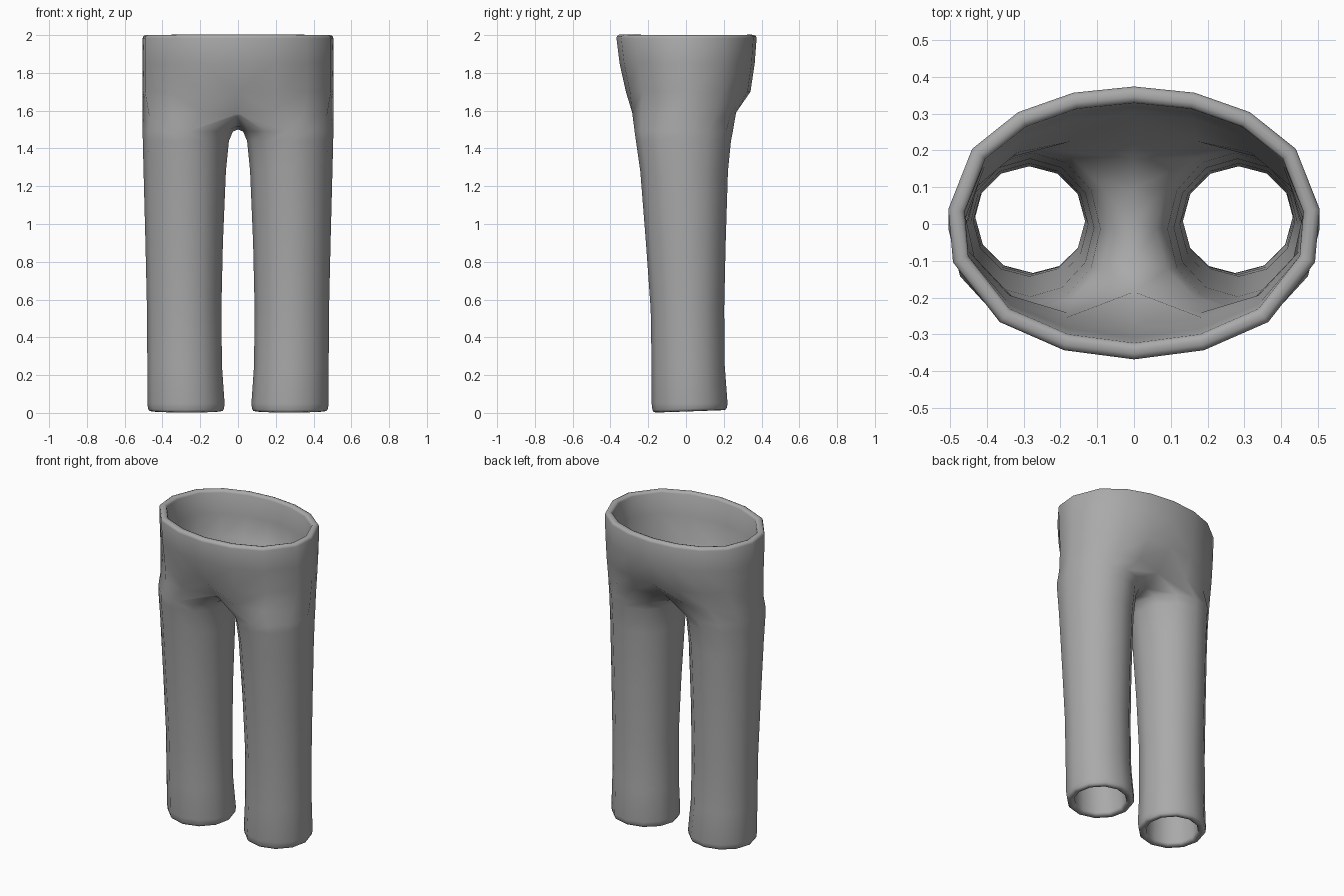
import bpy, bmesh, math

if "Cube" in bpy.data.objects:
    bpy.data.objects.remove(bpy.data.objects["Cube"])

grey = bpy.data.materials.new("grey cloth")
grey.diffuse_color = (0.40, 0.40, 0.40, 1)
grey.use_nodes = True
grey.node_tree.nodes["Principled BSDF"].inputs["Base Color"].default_value = grey.diffuse_color

# Half outline of the waist, from centre back round the side to centre front
waist = [(0, .375), (.165, .358), (.315, .305), (.44, .205), (.505, .04),
         (.492, -.105), (.365, -.268), (.19, -.345), (0, -.37)]
# Waist rows: height, back scale, front scale
waist_rows = [(2.0, 1, 1), (1.85, .97, .95), (1.70, .91, .86)]

# Hip row, then the seam between the legs closing it into a loop
hip = [(0, .21, 1.58), (.17, .265, 1.59), (.335, .235, 1.58), (.455, .15, 1.57),
       (.505, .015, 1.56), (.47, -.125, 1.57), (.35, -.24, 1.58),
       (.18, -.285, 1.59), (0, -.22, 1.58)]
seam = [(0, -.11, 1.52), (0, .01, 1.50), (0, .11, 1.52)]

# Leg rings: height, inner x, outer x, front y, back y
leg_rows = [(1.49, .027, .505, -.272, .248), (1.44, .048, .504, -.265, .238),
            (1.28, .064, .500, -.242, .222), (.90, .080, .490, -.212, .210),
            (.55, .088, .482, -.187, .202), (.25, .085, .480, -.182, .205),
            (.05, .071, .480, -.182, .220), (0, .076, .474, -.176, .214)]


def leg_ring(z, x0, x1, y0, y1):
    cx, cy, rx, ry = (x0 + x1) / 2, (y0 + y1) / 2, (x1 - x0) / 2, (y1 - y0) / 2
    pts = []
    for i in range(12):
        a = math.radians(120 - 30 * i)
        tilt = .012 * (math.sin(a) + 1) / 2 if z == 0 else 0
        pts.append((cx + rx * math.cos(a), cy + ry * math.sin(a), z + tilt))
    return pts


rows = [[(x, y * (b if y > 0 else f), z) for x, y in waist] for z, b, f in waist_rows]
rows.append(hip + seam)
rows += [leg_ring(*r) for r in leg_rows]

# Skin the rows of one side
bm = bmesh.new()
vs = [[bm.verts.new(p) for p in row] for row in rows]
for up, low in zip(vs, vs[1:]):
    n = len(up)
    for i in range(n if n == 12 else n - 1):
        j = (i + 1) % n
        bm.faces.new((up[i], up[j], low[j], low[i]))
for f in bm.faces:
    f.smooth = True
mesh = bpy.data.meshes.new("trousers")
bm.to_mesh(mesh)
bm.free()
mesh.materials.append(grey)
trousers = bpy.data.objects.new("trousers", mesh)
bpy.context.collection.objects.link(trousers)

# Other side, cloth thickness and rounded rims
mirror = trousers.modifiers.new("other side", 'MIRROR')
mirror.use_clip = True
wall = trousers.modifiers.new("cloth thickness", 'SOLIDIFY')
wall.thickness = .045
wall.offset = -1
rim = trousers.modifiers.new("rounded rims", 'BEVEL')
rim.width = .016
rim.segments = 2
rim.limit_method = 'ANGLE'
rim.angle_limit = math.radians(62)
